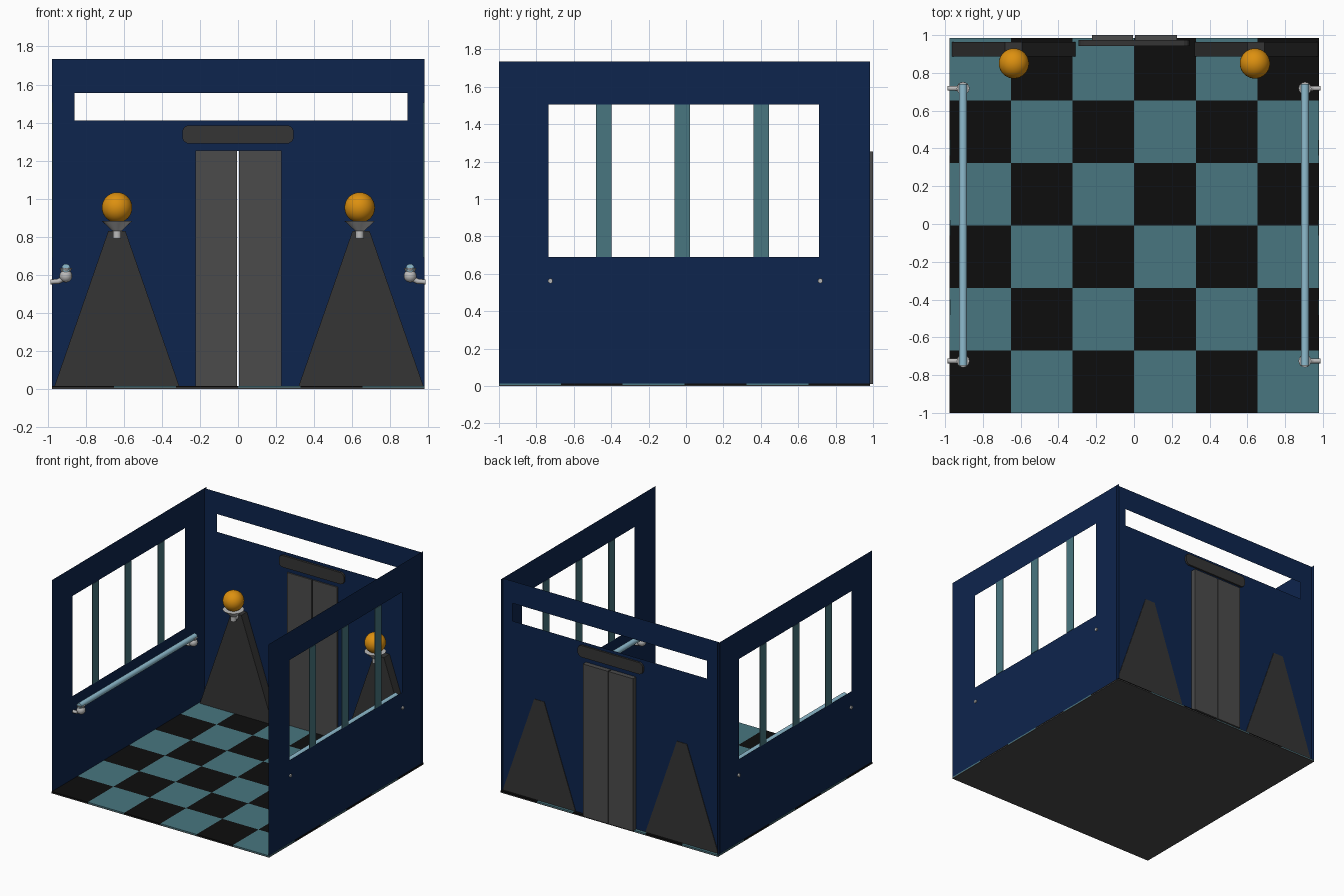
import bpy, bmesh
from math import pi
from mathutils import Vector

if "Cube" in bpy.data.objects:
    bpy.data.objects.remove(bpy.data.objects["Cube"])


def mat(name, rgb):
    m = bpy.data.materials.new(name)
    m.diffuse_color = (*rgb, 1)
    m.use_nodes = True
    m.node_tree.nodes["Principled BSDF"].inputs["Base Color"].default_value = m.diffuse_color
    return m


NAVY = mat("navy", (0.004, 0.018, 0.075))
TEAL = mat("teal", (0.065, 0.18, 0.215))
BLACK = mat("black", (0.004, 0.004, 0.004))
ORANGE = mat("orange", (0.72, 0.28, 0.005))
BLUE = mat("pale_blue", (0.27, 0.5, 0.62))
DARK = mat("dark_grey", (0.035, 0.035, 0.035))
DOOR = mat("door_grey", (0.07, 0.07, 0.07))
METAL = mat("metal", (0.5, 0.5, 0.5))


def finish(name, bm, m=None, smooth=False):
    me = bpy.data.meshes.new(name)
    bm.to_mesh(me)
    bm.free()
    ob = bpy.data.objects.new(name, me)
    bpy.context.collection.objects.link(ob)
    if m:
        me.materials.append(m)
    if smooth:
        bpy.ops.object.select_all(action='DESELECT')
        ob.select_set(True)
        bpy.context.view_layer.objects.active = ob
        bpy.ops.object.shade_smooth_by_angle(angle=0.7)
    return ob


def add_box(bm, lo, hi):
    lo, hi = Vector(lo), Vector(hi)
    vs = bmesh.ops.create_cube(bm, size=1)["verts"]
    for v in vs:
        v.co = (lo + hi) / 2 + v.co * (hi - lo)


def box(name, lo, hi, m=None):
    bm = bmesh.new()
    add_box(bm, lo, hi)
    return finish(name, bm, m)


def panel(name, us, zs, holes, place, m):
    """Thin sheet of quads on the cut lines us/zs, leaving out the hole cells."""
    bm = bmesh.new()
    grid = [[bm.verts.new(place(u, z)) for z in zs] for u in us]
    for i in range(len(us) - 1):
        for j in range(len(zs) - 1):
            if (i, j) not in holes:
                bm.faces.new((grid[i][j], grid[i + 1][j], grid[i + 1][j + 1], grid[i][j + 1]))
    bmesh.ops.delete(bm, geom=[v for v in bm.verts if not v.link_faces], context='VERTS')
    return finish(name, bm, m)


def prism(name, outline, y0, y1, m):
    """Extrude an x/z outline along y."""
    bm = bmesh.new()
    f = bm.faces.new([bm.verts.new((x, y0, z)) for x, z in outline])
    new = bmesh.ops.extrude_face_region(bm, geom=[f])["geom"]
    bmesh.ops.translate(bm, vec=(0, y1 - y0, 0), verts=[g for g in new if isinstance(g, bmesh.types.BMVert)])
    bmesh.ops.recalc_face_normals(bm, faces=bm.faces)
    return finish(name, bm, m)


def rod(name, a, b, r1, r2, m, seg=16, caps=True):
    a, b = Vector(a), Vector(b)
    bm = bmesh.new()
    bmesh.ops.create_cone(bm, cap_ends=caps, segments=seg, radius1=r1, radius2=r2, depth=(b - a).length)
    rot = (b - a).to_track_quat('Z', 'Y').to_matrix()
    for v in bm.verts:
        v.co = rot @ v.co + (a + b) / 2
    return finish(name, bm, m, True)


def ball(name, c, r, m, seg=24):
    bm = bmesh.new()
    bmesh.ops.create_uvsphere(bm, u_segments=seg, v_segments=seg // 2, radius=r)
    bmesh.ops.translate(bm, vec=c, verts=bm.verts)
    return finish(name, bm, m, True)


# floor: slab and checkered tiles
XL, XR, YF, YB, TOP = -0.978, 0.98, -1.0, 0.985, 1.735
box("floor_slab", (XL, YF, 0), (XR, YB, 0.006), DOOR)
tiles = {0: bmesh.new(), 1: bmesh.new()}
dx, dy = (XR - XL) / 6, (YB - YF) / 6
for i in range(6):
    for j in range(6):
        x, y = XL + i * dx, YF + j * dy
        add_box(tiles[(i + j) % 2], (x, y, 0.006), (x + dx, y + dy, 0.015))
finish("dark_tiles", tiles[0], BLACK)
finish("teal_tiles", tiles[1], TEAL)

# back wall with slot window and door opening
WY = 0.96
panel("back_wall", [XL, -0.86, -0.22, 0.225, 0.89, XR], [0.012, 1.25, 1.41, 1.555, TOP],
      {(2, 0), (1, 2), (2, 2), (3, 2)}, lambda u, z: (u, WY, z), NAVY)

# side walls with window bars
for side, x in (("left", XL + 0.003), ("right", XR - 0.003)):
    panel(side + "_wall", [YF, -0.735, 0.71, YB], [0.012, 0.69, 1.505, TOP], {(1, 1)},
          lambda u, z: (x, u, z), NAVY)
    for k, y in enumerate((-0.44, -0.02, 0.403)):
        box(f"{side}_window_bar_{k + 1}", (x - 0.003, y - 0.041, 0.69), (x + 0.003, y + 0.041, 1.505), TEAL)

# double door and lintel
box("left_door", (-0.223, 0.95, 0.012), (-0.004, 1.0, 1.253), DOOR)
box("right_door", (0.004, 0.95, 0.012), (0.228, 1.0, 1.253), DOOR)
half = [(0.265, 1.29), (0.283, 1.3), (0.293, 1.318), (0.293, 1.357), (0.283, 1.375), (0.265, 1.385)]
prism("door_lintel", half + [(-x, z) for x, z in reversed(half)], 0.943, 0.975, DARK)

for side, s in (("left", -1), ("right", 1)):
    # tapered pillar passing through the back wall
    cx = 0.005 + s * 0.642
    prism(side + "_pillar", [(cx - 0.328, 0.014), (cx + 0.328, 0.014), (cx + 0.045, 0.83), (cx - 0.045, 0.83)],
          0.887, 0.964, DARK)

    # globe lamp on a flared cup
    lx, ly = 0.002 + s * 0.638, 0.85
    ball(side + "_lamp_globe", (lx, ly, 0.953), 0.08, ORANGE, 32)
    rod(side + "_lamp_cup", (lx, ly, 0.83), (lx, ly, 0.882), 0.024, 0.08, METAL, 24)
    rod(side + "_lamp_stem", (lx, ly, 0.79), (lx, ly, 0.832), 0.022, 0.022, METAL, 12)
    rod(side + "_lamp_arm", (lx, ly, 0.808), (lx, 0.89, 0.808), 0.02, 0.02, METAL, 12)

    # handrail with ball brackets
    rx = s * 0.905
    rod(side + "_handrail", (rx, -0.75, 0.635), (rx, 0.74, 0.635), 0.022, 0.022, BLUE, 20)
    for end, y in (("front", -0.725), ("back", 0.718)):
        n = f"{side}_{end}_bracket_"
        ball(n + "ball", (rx, y, 0.593), 0.034, METAL, 16)
        rod(n + "cradle", (rx, y, 0.6), (rx, y, 0.635), 0.015, 0.034, METAL, 12)
        rod(n + "arm", (rx, y, 0.585), (s * 0.945, y, 0.565), 0.014, 0.014, METAL, 10)
        rod(n + "wall_peg", (s * 0.94, y, 0.565), (s * 0.986, y, 0.562), 0.013, 0.013, METAL, 10)
